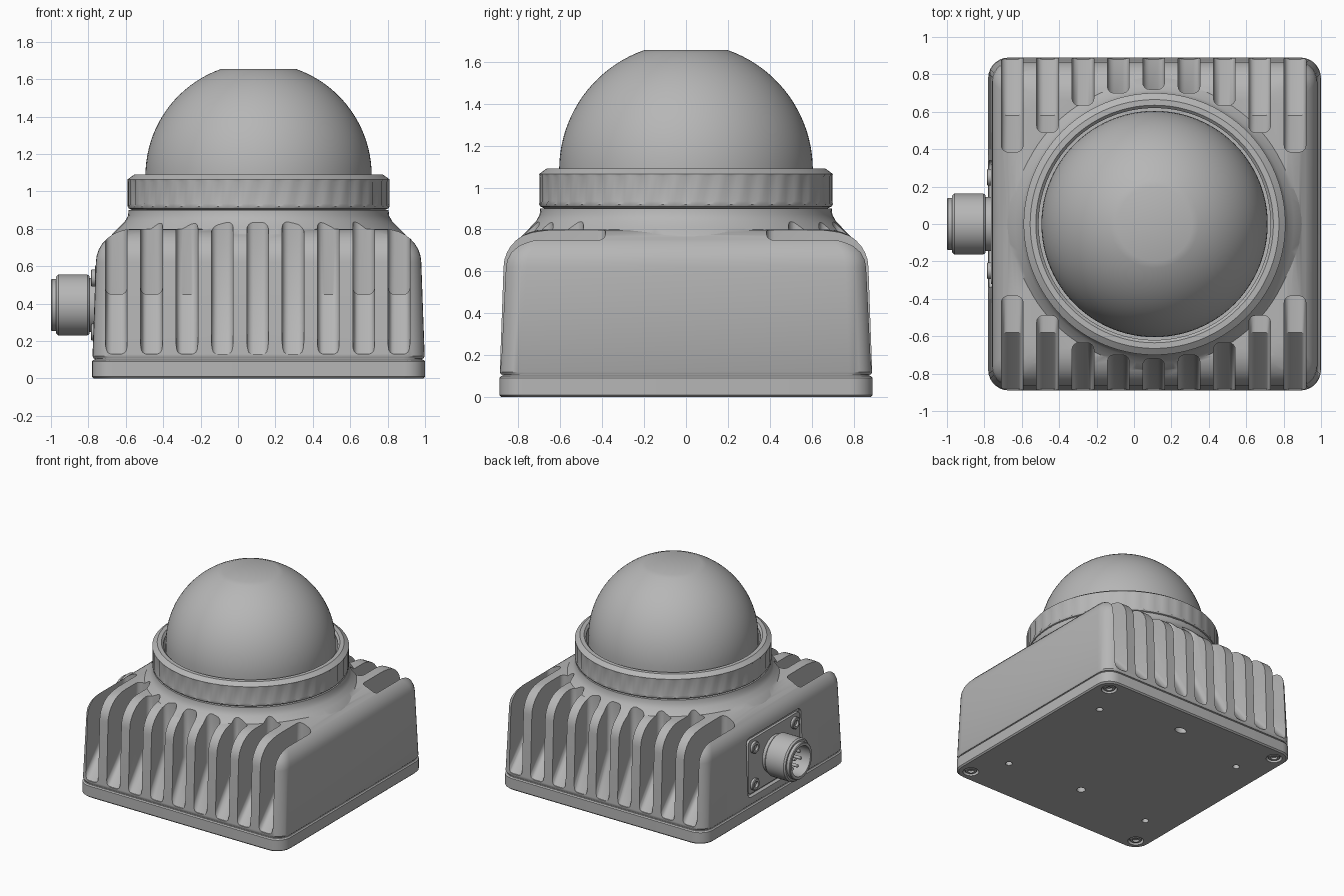
import bpy, bmesh, math
from mathutils import Matrix, Vector

if "Cube" in bpy.data.objects:
    bpy.data.objects.remove(bpy.data.objects["Cube"], do_unlink=True)

CX = 0.11  # housing centre in x
GREY = (0.47, 0.47, 0.47, 1)
mat = bpy.data.materials.new("housing grey")
mat.use_nodes = True
mat.diffuse_color = GREY
for node in mat.node_tree.nodes:
    if node.type == 'BSDF_PRINCIPLED':
        node.inputs["Base Color"].default_value = GREY


def activate(obj):
    bpy.ops.object.select_all(action='DESELECT')
    obj.select_set(True)
    bpy.context.view_layer.objects.active = obj


def smooth(obj):
    activate(obj)
    bpy.ops.object.shade_smooth_by_angle(angle=math.radians(32))


def finish(name, bm):
    bmesh.ops.recalc_face_normals(bm, faces=bm.faces)
    mesh = bpy.data.meshes.new(name)
    bm.to_mesh(mesh)
    bm.free()
    mesh.materials.append(mat)
    obj = bpy.data.objects.new(name, mesh)
    bpy.context.collection.objects.link(obj)
    smooth(obj)
    return obj


def add_lathe(bm, profile, matrix, steps=32, closed=False):
    """Revolve (radius, height) points about local z."""
    part = bmesh.new()
    verts = [part.verts.new((r, 0, z)) for r, z in profile]
    edges = [part.edges.new(p) for p in zip(verts, verts[1:])]
    if closed:
        edges.append(part.edges.new((verts[-1], verts[0])))
    bmesh.ops.spin(part, geom=verts + edges, cent=(0, 0, 0), axis=(0, 0, 1),
                   angle=math.tau, steps=steps)
    bmesh.ops.remove_doubles(part, verts=part.verts, dist=0.0001)
    part.transform(matrix)
    temp = bpy.data.meshes.new("temp")
    part.to_mesh(temp)
    part.free()
    bm.from_mesh(temp)
    bpy.data.meshes.remove(temp)


def lathe(name, profile, matrix, steps=32, closed=False):
    bm = bmesh.new()
    add_lathe(bm, profile, matrix, steps, closed)
    return finish(name, bm)


def loft(name, sections, radius):
    """Stack rounded squares given as (half width, height)."""
    bm = bmesh.new()
    rings = []
    for half, z in sections:
        ring = []
        for q in range(4):
            for i in range(8):
                a = math.radians(90 * q + 90 * i / 7)
                sx, sy = ((1, 1), (-1, 1), (-1, -1), (1, -1))[q]
                ring.append(bm.verts.new((CX + sx * (half - radius) + radius * math.cos(a),
                                          sy * (half - radius) + radius * math.sin(a), z)))
        rings.append(ring)
    for low, high in zip(rings, rings[1:]):
        for i in range(len(low)):
            j = (i + 1) % len(low)
            bm.faces.new((low[i], low[j], high[j], high[i]))
    bm.faces.new(rings[0][::-1])
    bm.faces.new(rings[-1])
    return finish(name, bm)


def boolean(target, cutter, operation='DIFFERENCE'):
    cutter.hide_render = True
    mod = target.modifiers.new("cut", 'BOOLEAN')
    mod.operation, mod.object, mod.solver = operation, cutter, 'EXACT'
    activate(target)
    bpy.ops.object.modifier_apply(modifier=mod.name)
    bpy.data.objects.remove(cutter, do_unlink=True)
    smooth(target)


def rounded_box(name, low, high, bevel):
    """Box in world space with its x-direction edges rounded."""
    bm = bmesh.new()
    bmesh.ops.create_cube(bm, size=1)
    low, high = Vector(low), Vector(high)
    bm.transform(Matrix.Translation((low + high) / 2) @ Matrix.Diagonal((high - low).to_4d()))
    edges = [e for e in bm.edges if abs(e.verts[0].co.x - e.verts[1].co.x) > 0.001]
    bmesh.ops.bevel(bm, geom=edges, offset=bevel, segments=4, profile=0.5, affect='EDGES')
    return finish(name, bm)


def at(x, y, z):
    return Matrix.Translation((x, y, z))


AXIS = at(CX, 0, 0)
CORNERS = [(sx, sy) for sx in (-1, 1) for sy in (-1, 1)]

# Base plate with mounting holes and screw recesses
base = loft("base_plate", [(0.88, 0), (0.89, 0.01), (0.89, 0.092), (0.882, 0.1)], 0.11)
loft("base_gasket", [(0.876, 0.098), (0.876, 0.114)], 0.11)


def plug(r, depth):
    return [(0, -0.05), (r, -0.05), (r, depth), (0, depth)]


bm = bmesh.new()
for sx, sy in CORNERS:
    add_lathe(bm, plug(0.058, 0.03), at(CX + sx * 0.785, sy * 0.785, 0))
    add_lathe(bm, plug(0.025, 0.07), at(CX + sx * 0.65, sy * 0.515, 0), 20)
add_lathe(bm, plug(0.032, 0.07), at(CX, -0.47, 0), 20)
add_lathe(bm, plug(0.032, 0.07), at(CX, 0.66, 0) @ Matrix.Diagonal((1.5, 1, 1, 1)), 20)
boolean(base, finish("hole_cutter", bm))

# Housing shell: tapered walls, rounded shoulder and flared neck
shoulder = [(0.67 + 0.2 * math.cos(t), 0.62 + 0.18 * math.sin(t))
            for t in [math.pi / 2 * i / 8 for i in range(9)]]
housing = loft("housing", [(0.882, 0.108), (0.888, 0.12)] + shoulder, 0.11)
neck = lathe("neck", [(0, 0.6), (0.82, 0.6), (0.82, 0.72), (0.78, 0.775), (0.745, 0.81),
                      (0.715, 0.84), (0.698, 0.87), (0.695, 0.9), (0, 0.9)], AXIS, 96)
boolean(housing, neck, 'UNION')

# Cooling slots on front and back, ending along the round neck
bm = bmesh.new()
for i in range(-4, 5):
    end = (0.72, 0.7, 0.635, 0.49, 0.385)[abs(i)]
    knee = max(end, 0.58)
    outline = [(1.1, 0.13), (0.88, 0.13), (knee, 0.45)]
    if end < knee:
        outline.append((end, 0.45))
    outline += [(end, 1.1), (1.1, 1.1)]
    for side in (-1, 1):
        part = bmesh.new()
        x = CX - 0.005 + i * 0.189
        face = part.faces.new([part.verts.new((x - 0.058, side * y, z)) for y, z in outline])
        out = bmesh.ops.extrude_face_region(part, geom=[face])
        moved = [v for v in out["geom"] if isinstance(v, bmesh.types.BMVert)]
        bmesh.ops.translate(part, verts=moved, vec=(0.116, 0, 0))
        bmesh.ops.recalc_face_normals(part, faces=part.faces)
        rims = [e for e in part.edges if abs(e.verts[0].co.x - e.verts[1].co.x) < 0.001]
        bmesh.ops.bevel(part, geom=rims, offset=0.035, segments=4, profile=0.5, affect='EDGES')
        temp = bpy.data.meshes.new("temp")
        part.to_mesh(temp)
        part.free()
        bm.from_mesh(temp)
        bpy.data.meshes.remove(temp)
boolean(housing, finish("slot_cutter", bm))

# Pocket and flange for the connector
boolean(housing, rounded_box("pocket_cutter", (-0.9, -0.34, 0.165), (-0.745, 0.34, 0.625), 0.04))
rounded_box("connector_flange", (-0.765, -0.32, 0.185), (-0.73, 0.32, 0.605), 0.03)

# Clamp ring with shallow grip notches
bm = bmesh.new()
add_lathe(bm, [(0.62, 0.9), (0.675, 0.9), (0.695, 0.91), (0.7, 0.92), (0.7, 0.935), (0.7, 1.05),
               (0.7, 1.065), (0.665, 1.09), (0.635, 1.09), (0.62, 1.075)],
          Matrix.Identity(4), 160, True)
for v in bm.verts:
    step = round(math.atan2(v.co.y, v.co.x) / math.tau * 160)
    if step % 4 == 0 and 0.93 < v.co.z < 1.055 and v.co.xy.length > 0.69:
        v.co.xy *= 0.988
bm.transform(AXIS)
finish("clamp_ring", bm)

# Dome with a flat crown
R, ZC = 0.605, 1.084
crown = math.acos(0.2 / R)
dome = [(0, 0.89), (R, 0.89)]
dome += [(R * math.cos(crown * i / 20), ZC + R * math.sin(crown * i / 20)) for i in range(21)]
lathe("dome", dome + [(0, dome[-1][1])], AXIS, 96)

# Round connector pointing to -x, with pins in its bore
PORT = at(-0.76, 0, 0.393) @ Matrix.Rotation(-math.pi / 2, 4, 'Y')
lathe("connector_shell", [(0, 0), (0.145, 0), (0.145, 0.035), (0.155, 0.035), (0.163, 0.045),
                          (0.163, 0.2), (0.153, 0.212), (0.14, 0.212), (0.14, 0.235),
                          (0.135, 0.24), (0.115, 0.24), (0.115, 0.09), (0, 0.09)], PORT, 48)
bm = bmesh.new()
for i in range(8):
    r, a = (0.07, math.tau * i / 7) if i < 7 else (0, 0)
    add_lathe(bm, [(0, 0.08), (0.012, 0.08), (0.012, 0.19), (0, 0.2)],
              PORT @ at(r * math.cos(a), r * math.sin(a), 0), 12)
finish("connector_pins", bm)

# Socket screws on the flange and under the base
screw = [(0, 0), (0.045, 0), (0.045, 0.022), (0.04, 0.027), (0.024, 0.027), (0.024, 0.01), (0, 0.01)]
DOWN = Matrix.Rotation(math.pi, 4, 'X')
bm_flange, bm_base = bmesh.new(), bmesh.new()
for sx, sy in CORNERS:
    add_lathe(bm_flange, screw, PORT @ at(sx * 0.145, sy * 0.25, 0), 24)
    add_lathe(bm_base, screw, at(CX + sx * 0.785, sy * 0.785, 0.032) @ DOWN, 24)
finish("flange_screws", bm_flange)
finish("base_screws", bm_base)
